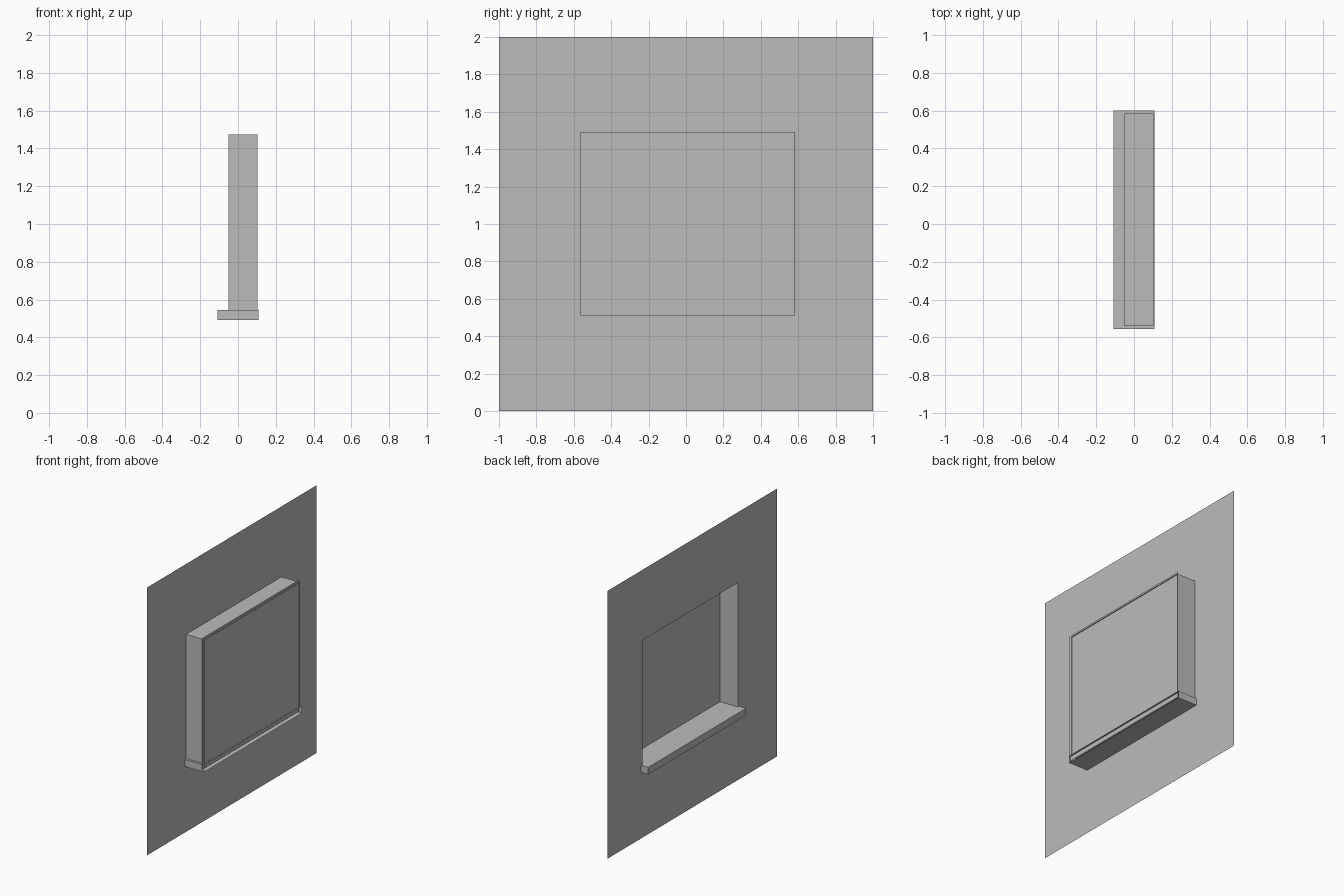
import bpy
import bmesh

cube = bpy.data.objects.get("Cube")
if cube:
    bpy.data.objects.remove(cube, do_unlink=True)

# Single plain grey for everything
grey = bpy.data.materials.new("plain_grey")
grey.use_nodes = True
grey.diffuse_color = (0.5, 0.5, 0.5, 1)
grey.node_tree.nodes["Principled BSDF"].inputs["Base Color"].default_value = (0.5, 0.5, 0.5, 1)

# Main depths (x) and the window opening (y, z)
WALL_X, PANE_X, REVEAL_X, SILL_X = -0.05, 0.097, 0.103, 0.108
OPENING = (-0.54, 0.585, 0.546, 1.474)


def finish(name, bm):
    mesh = bpy.data.meshes.new(name)
    bm.to_mesh(mesh)
    bm.free()
    mesh.materials.append(grey)
    obj = bpy.data.objects.new(name, mesh)
    bpy.context.scene.collection.objects.link(obj)
    return obj


def rect(bm, x, y0, y1, z0, z1):
    """Corner loop of an upright rectangle: bottom edge first, then up."""
    return [bm.verts.new((x, y, z)) for y, z in ((y0, z0), (y1, z0), (y1, z1), (y0, z1))]


def bridge(bm, a, b, sides=range(4)):
    for i in sides:
        j = (i + 1) % 4
        bm.faces.new((a[i], a[j], b[j], b[i]))


# Thin wall sheet with a rectangular opening
bm = bmesh.new()
bridge(bm, rect(bm, WALL_X, -1, 1, 0, 2), rect(bm, WALL_X, *OPENING))
finish("wall", bm)

# Reveal: two sides and top around the opening, resting on the sill
bm = bmesh.new()
bridge(bm, rect(bm, REVEAL_X, *OPENING), rect(bm, WALL_X, *OPENING), (1, 2, 3))
finish("window_reveal", bm)

# Flat pane, slightly larger than the reveal
bm = bmesh.new()
bm.faces.new(rect(bm, PANE_X, -0.564, 0.583, 0.511, 1.492))
finish("window_pane", bm)

# Sill: a slab left open on its pane side
bm = bmesh.new()
sill = (-0.556, 0.6, 0.493, 0.546)
inner, outer = rect(bm, -SILL_X, *sill), rect(bm, SILL_X, *sill)
bridge(bm, outer, inner)
bm.faces.new(inner[::-1])
bmesh.ops.recalc_face_normals(bm, faces=bm.faces)
finish("window_sill", bm)
